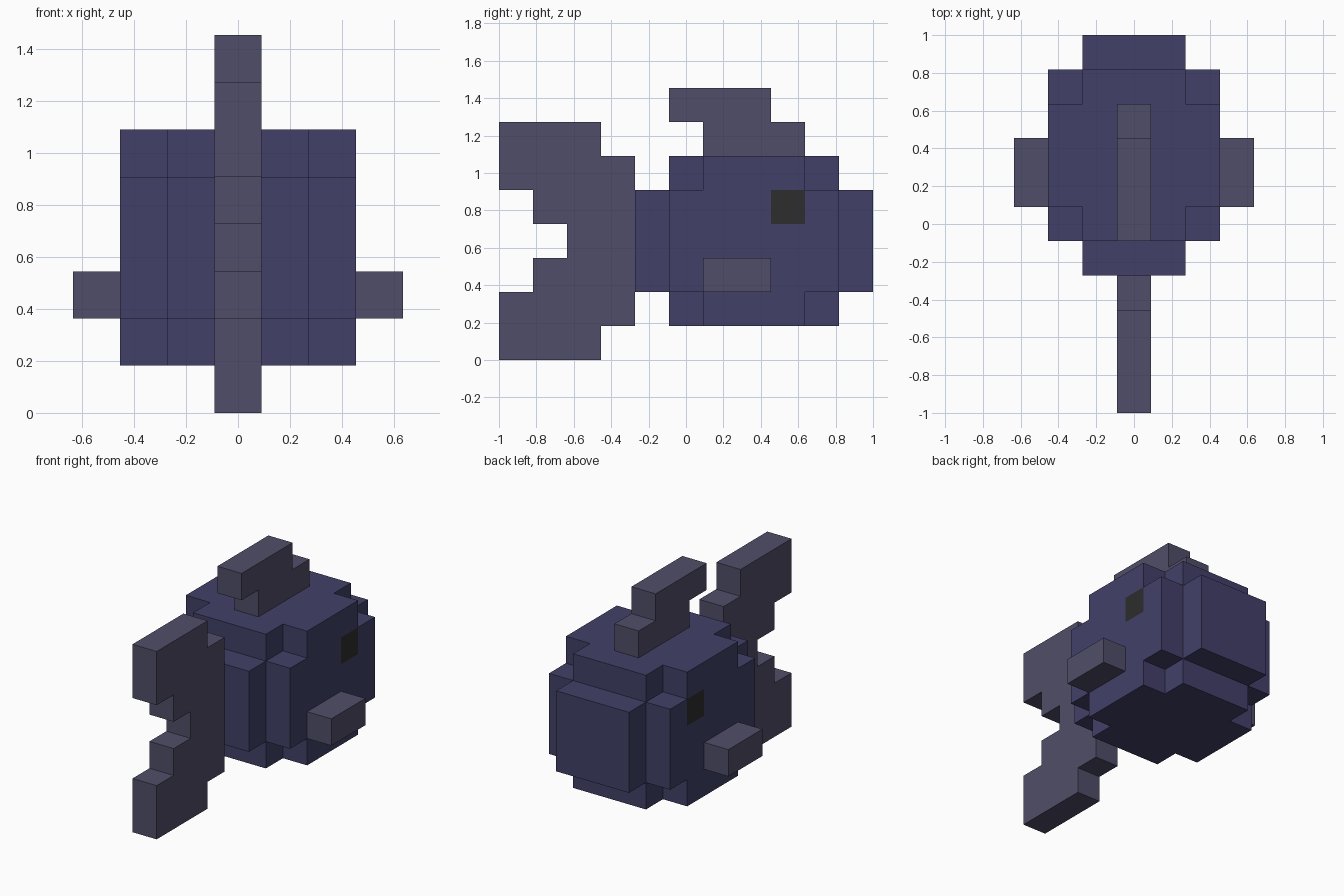
import bpy, bmesh
from mathutils import Vector

if "Cube" in bpy.data.objects:
    bpy.data.objects.remove(bpy.data.objects["Cube"])

U = 2 / 11  # edge length of one block


def material(name, rgb):
    m = bpy.data.materials.new(name)
    m.diffuse_color = (*rgb, 1)
    m.use_nodes = True
    m.node_tree.nodes["Principled BSDF"].inputs["Base Color"].default_value = m.diffuse_color
    return m


BODY = material("dark indigo", (0.054, 0.051, 0.140))
FIN = material("grey violet", (0.080, 0.076, 0.138))
EYE = material("near black", (0.026, 0.026, 0.026))


def cells(x, y, z):
    """Block coordinates filling the given index ranges."""
    return {(i, j, k) for i in range(*x) for j in range(*y) for k in range(*z)}


def build(name, blocks, mats, rule=None):
    """Skin a set of blocks with only its outer faces."""
    bm = bmesh.new()
    verts = {}

    def vert(p):
        if p not in verts:
            verts[p] = bm.verts.new(((p[0] - 0.5) * U, p[1] * U - 1, p[2] * U))
        return verts[p]

    for c in sorted(blocks):
        for axis in range(3):
            for side in (0, 1):
                n = list(c)
                n[axis] += 2 * side - 1
                if tuple(n) in blocks:
                    continue
                a, b = (axis + 1) % 3, (axis + 2) % 3
                ring = [(0, 0), (1, 0), (1, 1), (0, 1)]
                corners = []
                for s, t in (ring if side else ring[::-1]):
                    p = list(c)
                    p[axis] += side
                    p[a] += s
                    p[b] += t
                    corners.append(vert(tuple(p)))
                f = bm.faces.new(corners)
                f.material_index = rule(c, axis) if rule else 0
    # Merge coplanar block faces, keeping colour borders
    bmesh.ops.dissolve_limit(bm, angle_limit=0.01, verts=bm.verts[:],
                             edges=bm.edges[:], delimit={'MATERIAL'})
    me = bpy.data.meshes.new(name)
    bm.to_mesh(me)
    bm.free()
    for m in mats:
        me.materials.append(m)
    ob = bpy.data.objects.new(name, me)
    bpy.context.collection.objects.link(ob)
    return ob


# Stepped round body with one eye block on each flank
body = (cells((-2, 3), (5, 10), (2, 5)) | cells((-1, 2), (4, 11), (2, 5))
        | cells((-2, 3), (6, 9), (1, 6)) | cells((-1, 2), (5, 10), (1, 6)))
build("body", body, [BODY, EYE],
      lambda c, axis: int(axis == 0 and abs(c[0]) == 2 and c[1:] == (8, 4)))

# Side fins
for side, x in (("left", -3), ("right", 3)):
    build(side + "_fin", cells((x, x + 1), (6, 8), (2, 3)), [FIN])

# Back fin, swept toward the tail
build("top_fin", cells((0, 1), (6, 9), (6, 7)) | cells((0, 1), (5, 8), (7, 8)), [FIN])

# Forked tail: start and end block of each row, from the bottom up
rows = [(0, 3), (0, 4), (1, 4), (2, 4), (1, 4), (0, 4), (0, 3)]
tail = set()
for k, span in enumerate(rows):
    tail |= cells((0, 1), span, (k, k + 1))
build("tail", tail, [FIN])
